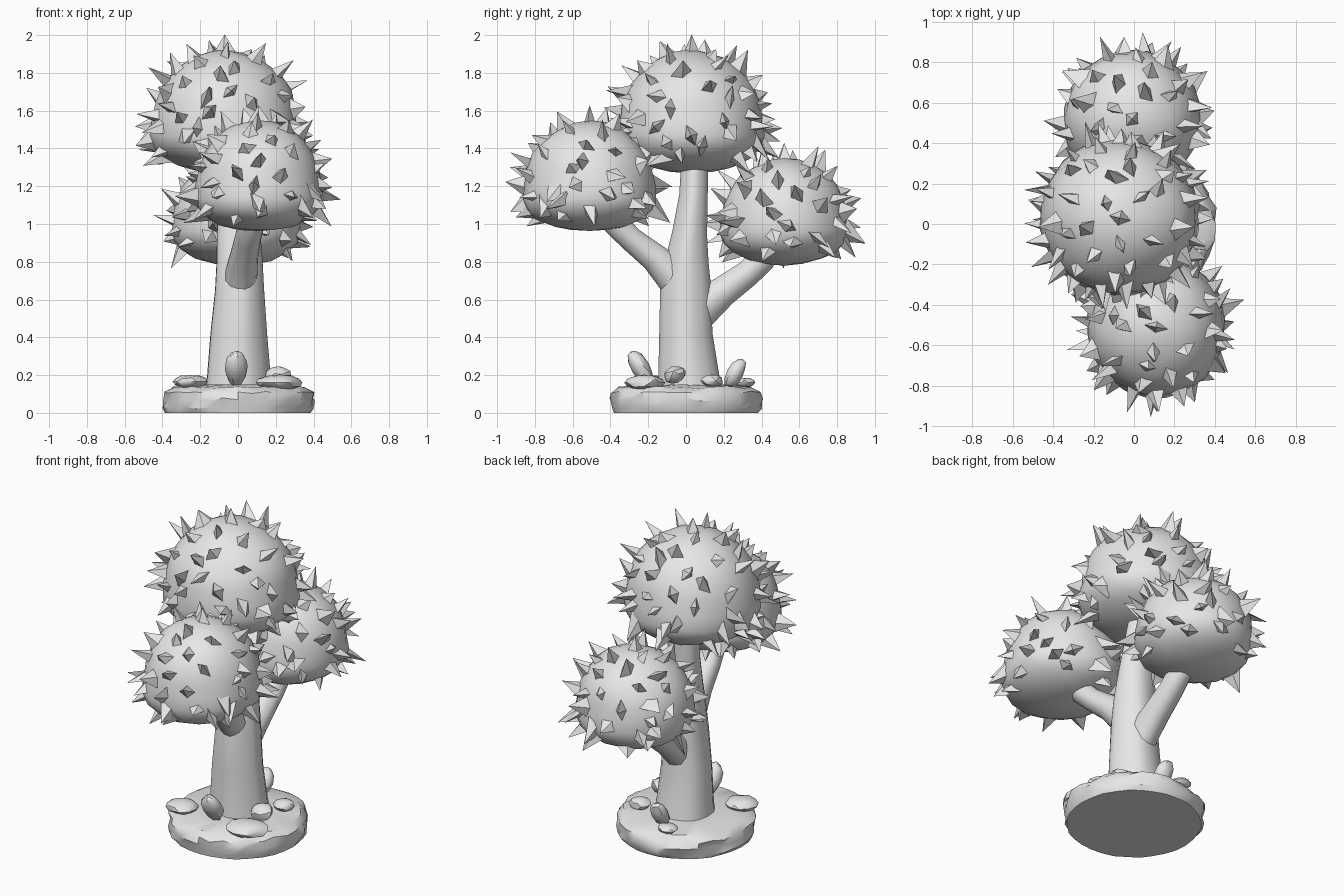
import bpy, bmesh, math, random
from mathutils import Vector, Matrix, noise

if "Cube" in bpy.data.objects:
    bpy.data.objects.remove(bpy.data.objects["Cube"])

random.seed(7)

grey = bpy.data.materials.new("plain grey")
grey.diffuse_color = (0.8, 0.8, 0.8, 1)
grey.use_nodes = True
grey.node_tree.nodes["Principled BSDF"].inputs["Base Color"].default_value = grey.diffuse_color


def finish(name, bm, angle):
    bmesh.ops.recalc_face_normals(bm, faces=bm.faces)
    mesh = bpy.data.meshes.new(name)
    bm.to_mesh(mesh)
    bm.free()
    mesh.materials.append(grey)
    obj = bpy.data.objects.new(name, mesh)
    bpy.context.collection.objects.link(obj)
    bpy.ops.object.select_all(action='DESELECT')
    obj.select_set(True)
    bpy.context.view_layer.objects.active = obj
    bpy.ops.object.shade_smooth_by_angle(angle=math.radians(angle))
    return obj


def bridge(bm, rings):
    """Skin a list of vertex rings and cap both ends."""
    for a, b in zip(rings, rings[1:]):
        n = len(a)
        for i in range(n):
            j = (i + 1) % n
            bm.faces.new((a[i], a[j], b[j], b[i]))
    bm.faces.new(rings[0][::-1])
    bm.faces.new(rings[-1])


def limb(name, path, sides=14, flute=0.03):
    """Tapered tube; path entries are (x, y, z, x radius, depth radius)."""
    bm = bmesh.new()
    pts = [Vector(p[:3]) for p in path]
    rings = []
    for k, p in enumerate(path):
        t = (pts[min(k + 1, len(pts) - 1)] - pts[max(k - 1, 0)]).normalized()
        u = Vector((1, 0, 0))
        u = (u - t * u.dot(t)).normalized()
        v = t.cross(u)
        ring = []
        for i in range(sides):
            a = math.tau * i / sides
            f = 1 + flute * math.cos(5 * a + 0.4)
            ring.append(bm.verts.new(pts[k] + u * math.cos(a) * p[3] * f + v * math.sin(a) * p[4] * f))
        rings.append(ring)
    bridge(bm, rings)
    return finish(name, bm, 50)


def crown(name, centre, rx, ry, up, down, spikes):
    """Rounded leaf ball, squarer underneath, covered in leaning leaf points."""
    centre = Vector(centre)

    def surface(d):
        widen = 1 + 0.25 * max(0, -d.z)
        lump = 1 + 0.035 * noise.noise(d * 2.2 + centre * 5)
        return centre + Vector((d.x * rx * widen, d.y * ry * widen,
                                d.z * (up if d.z > 0 else down))) * lump

    bm = bmesh.new()
    bmesh.ops.create_icosphere(bm, subdivisions=3, radius=1)
    for v in bm.verts:
        v.co = surface(v.co.normalized())
    for i in range(spikes):
        z = 1 - (2 * i + 1) / spikes
        if z < -0.75:
            continue
        a = i * 2.39996 + random.uniform(-0.25, 0.25)
        r = math.sqrt(1 - z * z)
        d = Vector((r * math.cos(a), r * math.sin(a), z))
        height = random.uniform(0.06, 0.12)
        lean = Vector([random.uniform(-0.5, 0.5) for _ in range(3)])
        if i == 0:
            d, height, lean = Vector((0, 0, 1)), 0.08, Vector((0, 0, 0))
        foot = surface(d)
        u = d.orthogonal().normalized()
        u = Matrix.Rotation(random.uniform(0, math.tau), 3, d) @ u
        w = d.cross(u)
        wide, thin = random.uniform(0.05, 0.07), random.uniform(0.03, 0.045)
        base = [bm.verts.new(foot - d * 0.02 + u * wide * c + w * thin * s)
                for c, s in ((1, 0), (0, 1), (-1, 0), (0, -1))]
        tip = bm.verts.new(foot + (d + lean).normalized() * height)
        for k in range(4):
            bm.faces.new((base[k], base[(k + 1) % 4], tip))
    return finish(name, bm, 38)


def stone(name, loc, size, tilt=0.0, turn=0.0):
    bm = bmesh.new()
    bmesh.ops.create_icosphere(bm, subdivisions=2, radius=1)
    m = Matrix.Translation(loc) @ Matrix.Rotation(turn, 4, 'Z') @ Matrix.Rotation(tilt, 4, 'X')
    for v in bm.verts:
        k = 1 + 0.15 * noise.noise(v.co * 1.3 + Vector(loc) * 20)
        v.co = m @ Vector([c * s * k for c, s in zip(v.co, size)])
    return finish(name, bm, 30)


# Round ground slab with a worn, uneven rim
bm = bmesh.new()
rings = []
for r, z, rough in ((0.385, 0, 0.004), (0.397, 0.025, 0.012), (0.402, 0.07, 0.016),
                    (0.393, 0.105, 0.016), (0.355, 0.135, 0.012), (0.2, 0.148, 0.004)):
    ring = []
    for i in range(32):
        a = math.tau * i / 32
        q = r + random.uniform(-rough, rough)
        dz = random.uniform(-rough, rough) * 0.6 if z else 0
        ring.append(bm.verts.new((q * math.cos(a), q * math.sin(a), z + dz)))
    rings.append(ring)
bridge(bm, rings)
finish("ground_slab", bm, 35)

# Trunk and the two branches
limb("trunk", [(0, 0.02, 0.1, 0.18, 0.175), (0, 0.015, 0.2, 0.168, 0.16),
               (0, 0, 0.42, 0.15, 0.14), (0.005, 0, 0.65, 0.13, 0.135),
               (0.005, 0.005, 0.8, 0.122, 0.115), (0, 0.02, 0.95, 0.115, 0.092),
               (-0.01, 0.04, 1.15, 0.1, 0.075), (-0.04, 0.05, 1.4, 0.09, 0.07)], 18)
limb("front_branch", [(0.01, 0.0, 0.64, 0.09, 0.1), (0.015, -0.08, 0.74, 0.085, 0.095),
                      (0.03, -0.17, 0.825, 0.075, 0.075), (0.05, -0.29, 0.92, 0.07, 0.065),
                      (0.07, -0.37, 1.0, 0.07, 0.068), (0.09, -0.43, 1.12, 0.07, 0.07)])
limb("back_branch", [(0, 0.0, 0.48, 0.09, 0.11), (0, 0.1, 0.57, 0.085, 0.1),
                     (0, 0.2, 0.645, 0.08, 0.08), (0, 0.33, 0.74, 0.072, 0.07),
                     (0, 0.4, 0.81, 0.07, 0.072), (0, 0.46, 0.94, 0.07, 0.07)])

# Leaf crowns
crown("top_crown", (-0.07, 0.03, 1.54), 0.385, 0.38, 0.38, 0.27, 85)
crown("front_crown", (0.11, -0.51, 1.2), 0.335, 0.345, 0.35, 0.24, 72)
crown("back_crown", (-0.01, 0.52, 1.03), 0.335, 0.335, 0.32, 0.25, 72)

# Stones around the trunk foot
stone("front_upright_stone", (-0.01, -0.24, 0.24), (0.06, 0.05, 0.105), 0.55)
stone("back_upright_stone", (0, 0.26, 0.21), (0.055, 0.045, 0.09), -0.5)
stone("left_flat_stone", (-0.25, -0.2, 0.165), (0.095, 0.085, 0.036), 0, 0.4)
stone("right_flat_stone", (0.22, -0.22, 0.16), (0.125, 0.1, 0.042), 0, 0.5)
stone("right_small_stone", (0.21, -0.06, 0.2), (0.07, 0.06, 0.045), 0.3)
stone("right_rear_stone", (0.22, 0.14, 0.17), (0.06, 0.06, 0.035))
stone("back_flat_stone", (-0.09, 0.31, 0.16), (0.06, 0.055, 0.026))
